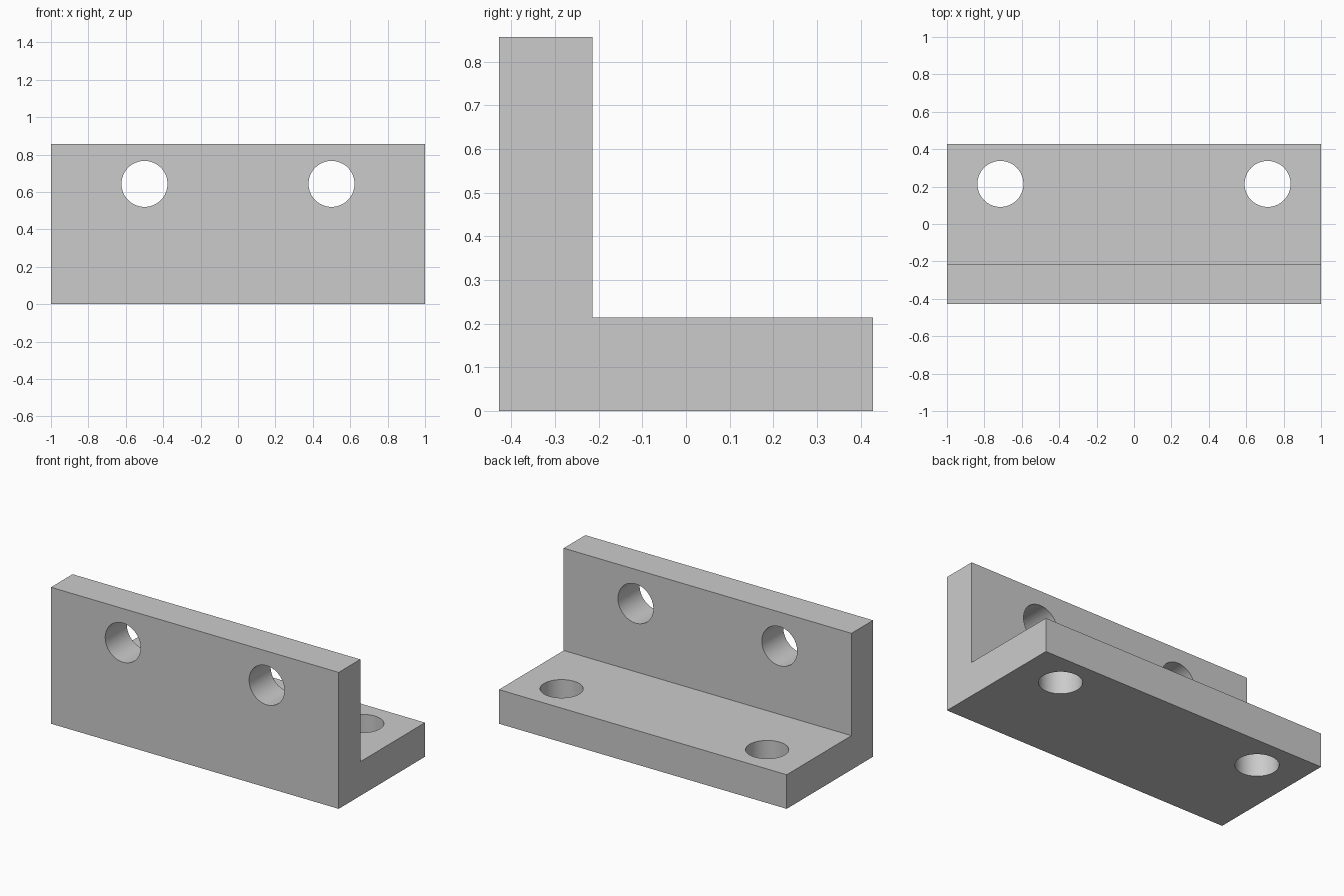
import bpy
import bmesh
import math

cube = bpy.data.objects.get("Cube")
if cube:
    bpy.data.objects.remove(cube, do_unlink=True)

HALF_LENGTH = 1.0
DEPTH = 6 / 7          # equal to the height
HALF_DEPTH = DEPTH / 2
THICK = DEPTH / 4
HOLE_RADIUS = 0.123

# Plain grey metal
grey = bpy.data.materials.new("grey_metal")
grey.use_nodes = True
colour = (0.6, 0.6, 0.6, 1)
grey.diffuse_color = colour
grey.node_tree.nodes["Principled BSDF"].inputs["Base Color"].default_value = colour

# L-shaped profile extruded along the length
profile = [
    (-HALF_DEPTH, 0), (HALF_DEPTH, 0), (HALF_DEPTH, THICK),
    (-HALF_DEPTH + THICK, THICK), (-HALF_DEPTH + THICK, DEPTH), (-HALF_DEPTH, DEPTH),
]
bm = bmesh.new()
end = bm.faces.new([bm.verts.new((-HALF_LENGTH, y, z)) for y, z in profile])
extruded = bmesh.ops.extrude_face_region(bm, geom=[end])["geom"]
bmesh.ops.translate(bm, vec=(2 * HALF_LENGTH, 0, 0),
                    verts=[v for v in extruded if isinstance(v, bmesh.types.BMVert)])
bmesh.ops.recalc_face_normals(bm, faces=bm.faces)
mesh = bpy.data.meshes.new("angle_bracket")
bm.to_mesh(mesh)
bm.free()
mesh.materials.append(grey)
bracket = bpy.data.objects.new("angle_bracket", mesh)
bpy.context.collection.objects.link(bracket)


def drill(location, tilt):
    """Cut a round through hole in the bracket."""
    bpy.ops.mesh.primitive_cylinder_add(vertices=64, radius=HOLE_RADIUS, depth=THICK * 1.6,
                                        location=location, rotation=(tilt, 0, 0))
    cutter = bpy.context.object
    cutter.name = "hole_cutter"
    cutter.hide_render = True
    cutter.data.materials.append(grey)
    cut = bracket.modifiers.new("hole", 'BOOLEAN')
    cut.operation = 'DIFFERENCE'
    cut.solver = 'EXACT'
    cut.object = cutter
    bpy.context.view_layer.objects.active = bracket
    bpy.ops.object.modifier_apply(modifier=cut.name)
    bpy.data.objects.remove(cutter, do_unlink=True)


# Two holes in the upright flange, two wider-spaced ones in the base
for side in (-1, 1):
    drill((side * 0.5, -HALF_DEPTH + THICK / 2, DEPTH * 0.75), math.pi / 2)
    drill((side * 5 / 7, HALF_DEPTH / 2, THICK / 2), 0)

# Round hole walls, sharp edges elsewhere
bpy.ops.object.select_all(action='DESELECT')
bracket.select_set(True)
bpy.context.view_layer.objects.active = bracket
bpy.ops.object.shade_smooth_by_angle(angle=math.radians(30))
